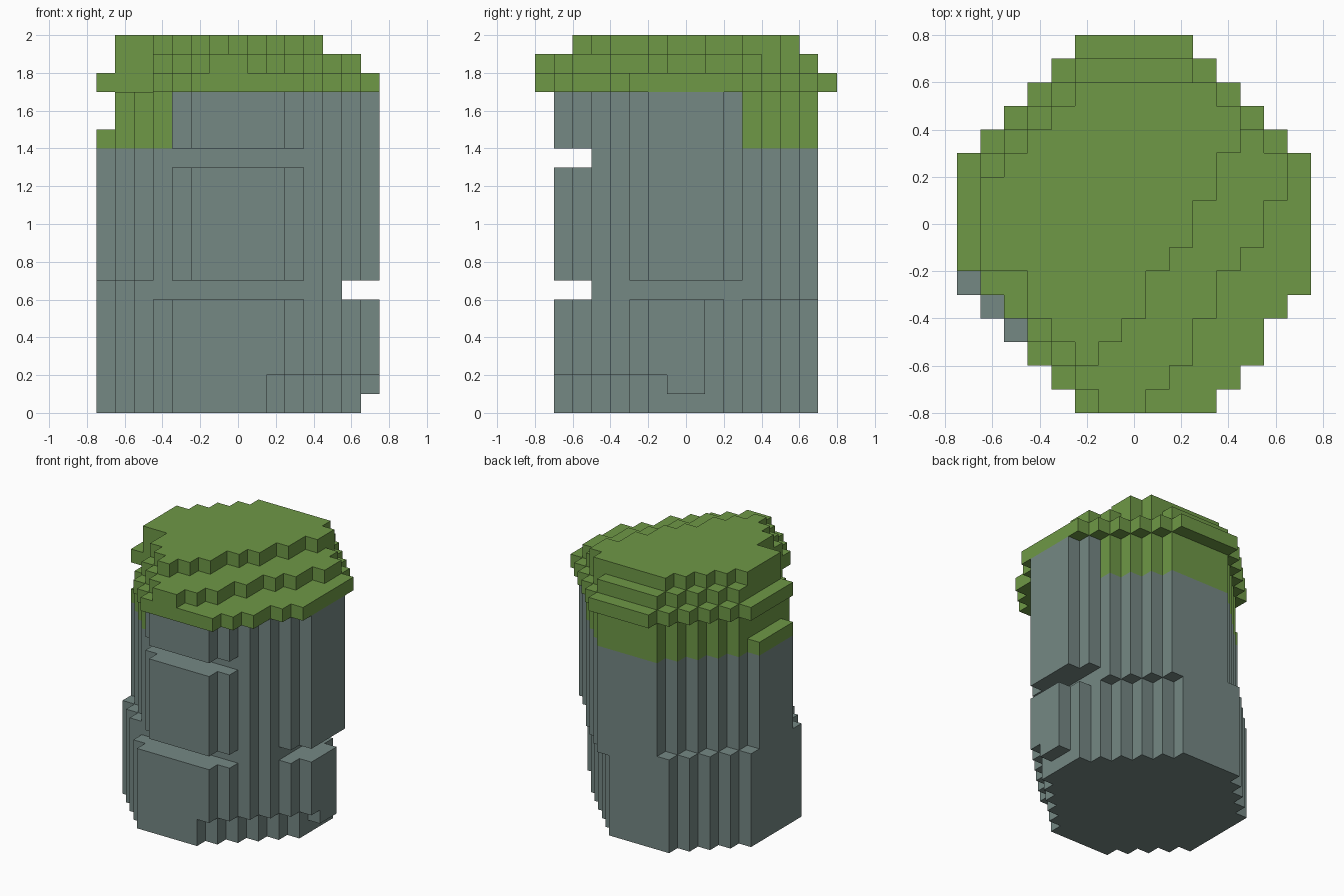
import bpy, bmesh, math
from mathutils import Vector

cube = bpy.data.objects.get("Cube")
if cube:
    bpy.data.objects.remove(cube, do_unlink=True)

U = 0.1  # block size


def material(name, rgb):
    m = bpy.data.materials.new(name)
    m.use_nodes = True
    m.diffuse_color = (*rgb, 1)
    bsdf = m.node_tree.nodes["Principled BSDF"]
    bsdf.inputs["Base Color"].default_value = (*rgb, 1)
    bsdf.inputs["Roughness"].default_value = 0.9
    return m


stone = material("grey stone", (0.178, 0.246, 0.231))
moss = material("green moss", (0.156, 0.314, 0.061))


def in_column(x, y, k):
    """Octagonal column; its cut corners step in or out by height and quadrant."""
    limit = 8.5
    if x < 0 and k < 7:                      # wider foot on the right-hand side
        limit = 9.5
    elif x > 0 and y > 0 and k < 6:          # worn back corner
        limit = 7.5
    elif x > 0 and y < 0 and k < 2:          # worn front corner
        limit = 7.5
    if abs(x) > 7 or abs(y) > 6.5 or abs(x) + abs(y) > limit:
        return False
    if k in (6, 13) and y < -5:              # front grooves
        return False
    if k == 6 and x > 5:                     # side groove
        return False
    if k == 0 and x > 6:                     # chipped bottom edge
        return False
    if k >= 15 and x < -6:                   # notch above the mossy shelf
        return False
    return True


# Moss cap layers: block range in x for each row, front to back
CAP = {
    17: (0, [(5, 11), (4, 12), (3, 13), (3, 13), (3, 14), (3, 15)] + [(0, 15)] * 5
         + [(1, 14), (2, 13), (3, 12), (4, 11), (5, 10)]),
    18: (0, [(6, 8), (5, 9), (4, 10), (3, 10), (3, 11), (3, 11), (1, 12), (1, 13),
             (1, 13), (1, 14), (1, 14), (2, 13), (3, 12), (4, 11), (5, 10)]),
    19: (2, [(5, 6), (4, 7), (3, 8), (3, 8), (1, 9), (1, 10), (1, 10), (1, 11),
             (2, 11), (3, 12), (4, 12), (5, 11)]),
}

column, drape, cap = set(), set(), set()
for k in range(17):
    for i in range(15):
        for j in range(16):
            x, y = i - 7, j - 7.5
            if in_column(x, y, k):
                mossy = k >= 14 and (x < -3.5 or y > 3)
                (drape if mossy else column).add((i, j, k))
for k, (first, rows) in CAP.items():
    for j, (a, b) in enumerate(rows, first):
        cap.update((i, j, k) for i in range(a, b))
solid = column | drape | cap


def build(name, cells, mat):
    """Skin the outer faces of a set of blocks and merge the flat areas."""
    bm = bmesh.new()
    verts = {}

    def vert(p):
        if p not in verts:
            verts[p] = bm.verts.new(((p[0] - 7.5) * U, (p[1] - 8) * U, p[2] * U))
        return verts[p]

    for c in sorted(cells):
        for axis in range(3):
            for side in (0, 1):
                n = list(c)
                n[axis] += 2 * side - 1
                if tuple(n) in solid:
                    continue
                u, v = (axis + 1) % 3, (axis + 2) % 3
                corners = []
                for du, dv in ((0, 0), (1, 0), (1, 1), (0, 1)):
                    p = list(c)
                    p[axis] += side
                    p[u] += du
                    p[v] += dv
                    corners.append(vert(tuple(p)))
                bm.faces.new(corners if side else corners[::-1])
    bmesh.ops.dissolve_limit(bm, angle_limit=math.radians(1),
                             verts=bm.verts[:], edges=bm.edges[:])
    mesh = bpy.data.meshes.new(name)
    bm.to_mesh(mesh)
    bm.free()
    mesh.materials.append(mat)
    obj = bpy.data.objects.new(name, mesh)
    bpy.context.collection.objects.link(obj)
    return obj


build("stone_column", column, stone)
build("moss_drape", drape, moss)
build("moss_cap", cap, moss)
